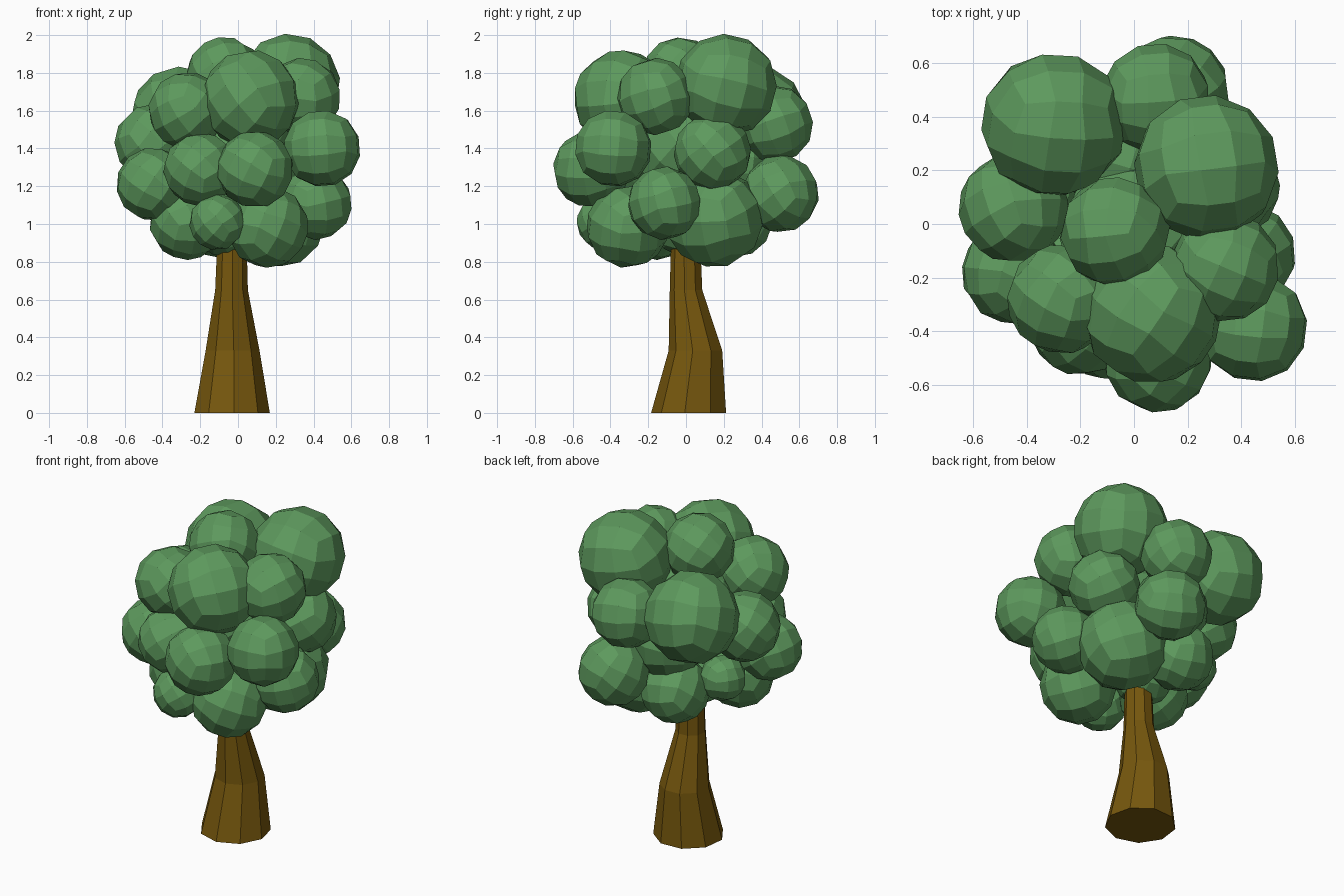
import bpy, bmesh, math, random
from mathutils import Euler, Vector

if "Cube" in bpy.data.objects:
    bpy.data.objects.remove(bpy.data.objects["Cube"])

random.seed(4)


def material(name, rgb):
    m = bpy.data.materials.new(name)
    m.diffuse_color = (*rgb, 1)
    m.use_nodes = True
    m.node_tree.nodes["Principled BSDF"].inputs["Base Color"].default_value = m.diffuse_color
    return m


def add_object(name, bm, mat):
    me = bpy.data.meshes.new(name)
    bm.to_mesh(me)
    bm.free()
    me.materials.append(mat)
    ob = bpy.data.objects.new(name, me)
    bpy.context.collection.objects.link(ob)
    return ob


def add_ball(bm, x, y, z, r):
    """Faceted ball: a gridded cube pushed out to a sphere, randomly turned."""
    ball = bmesh.new()
    bmesh.ops.create_cube(ball, size=2)
    bmesh.ops.subdivide_edges(ball, edges=ball.edges[:], cuts=2, use_grid_fill=True)
    spin = Euler([random.uniform(0, math.tau) for _ in range(3)]).to_matrix()
    for v in ball.verts:
        # the tangent evens out the facet sizes
        even = Vector([math.tan(c * math.pi / 4) for c in v.co])
        v.co = spin @ even.normalized() * r * 1.03 + Vector((x, y, z))
    me = bpy.data.meshes.new("ball")
    ball.to_mesh(me)
    ball.free()
    bm.from_mesh(me)
    bpy.data.meshes.remove(me)


bark = material("bark", (0.18, 0.095, 0.004))
leaf = material("leaf", (0.11, 0.32, 0.11))

# Trunk: nine-sided rings (centre x, centre y, z, radius), flared at the base
SIDES = 9
rings = [(-0.033, 0.018, 0.0, 0.203), (-0.03, 0.053, 0.33, 0.145),
         (-0.035, 0.002, 0.65, 0.088), (-0.033, 0.0, 0.88, 0.08),
         (-0.03, 0.0, 1.1, 0.07)]
bm = bmesh.new()
loops = []
for cx, cy, z, r in rings:
    angles = [math.radians(-7) + math.tau * i / SIDES for i in range(SIDES)]
    loops.append([bm.verts.new((cx + r * math.cos(a), cy + r * math.sin(a), z))
                  for a in angles])
for low, high in zip(loops, loops[1:]):
    for i in range(SIDES):
        j = (i + 1) % SIDES
        bm.faces.new((low[i], low[j], high[j], high[i]))
bm.faces.new(loops[0][::-1])
bm.faces.new(loops[-1])
add_object("trunk", bm, bark)

# Foliage: overlapping faceted balls (x, y, z, radius), grouped by tier
tiers = {
    "upper_foliage": [(0.065, -0.335, 1.66, 0.255), (-0.27, -0.28, 1.60, 0.20),
                      (0.34, -0.16, 1.675, 0.20), (0.27, 0.21, 1.735, 0.265),
                      (-0.07, -0.03, 1.785, 0.20), (-0.30, 0.37, 1.565, 0.265),
                      (0.08, 0.47, 1.53, 0.20)],
    "middle_foliage": [(0.445, -0.385, 1.40, 0.20), (-0.20, -0.37, 1.29, 0.19),
                       (0.09, -0.50, 1.29, 0.20), (-0.45, -0.18, 1.21, 0.19),
                       (-0.45, 0.06, 1.43, 0.20), (0.34, 0.14, 1.38, 0.20),
                       (0.15, 0.50, 1.16, 0.20)],
    "lower_foliage": [(-0.11, -0.43, 1.01, 0.145), (0.155, -0.31, 0.985, 0.213),
                      (-0.27, -0.15, 1.01, 0.195), (0.41, -0.115, 1.11, 0.19),
                      (0.21, 0.15, 1.03, 0.255), (-0.11, 0.265, 1.025, 0.195),
                      (-0.34, 0.12, 1.10, 0.13)],
    # inner balls close the gaps between the outer ones
    "inner_foliage": [(0.0, -0.05, 1.42, 0.27), (-0.05, 0.25, 1.32, 0.22),
                      (-0.07, 0.0, 1.0, 0.17)],
}
for name, balls in tiers.items():
    bm = bmesh.new()
    for ball in balls:
        add_ball(bm, *ball)
    add_object(name, bm, leaf)
